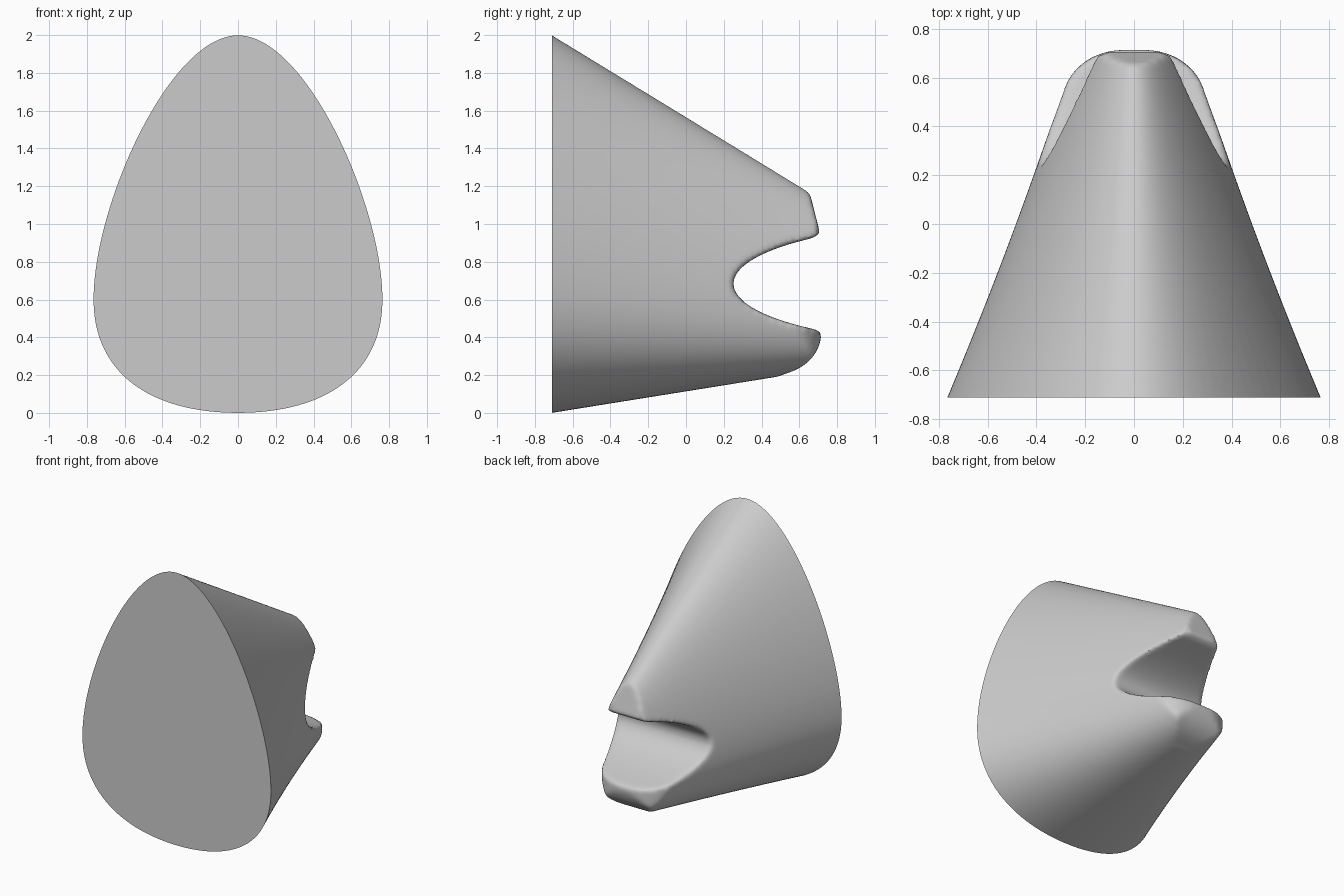
import bpy, bmesh
from mathutils import Vector
from mathutils.geometry import interpolate_bezier

if "Cube" in bpy.data.objects:
    bpy.data.objects.remove(bpy.data.objects["Cube"], do_unlink=True)

FRONT = -0.71


def bez(a, b, c, d, n=24):
    return [Vector(p[:2]) for p in interpolate_bezier(*[Vector((*p, 0)) for p in (a, b, c, d)], n)]


def mirrored(half):
    return half + [Vector((-p.x, p.y)) for p in reversed(half) if abs(p.x) > 1e-5]


def loft(name, rings):
    """Closed solid through rings of equal point count."""
    bm = bmesh.new()
    loops = [[bm.verts.new(p) for p in ring] for ring in rings]
    n = len(loops[0])
    for a, b in zip(loops, loops[1:]):
        for i in range(n):
            j = (i + 1) % n
            bm.faces.new((a[i], a[j], b[j], b[i]))
    bm.faces.new(loops[0])
    bm.faces.new(loops[-1])
    bmesh.ops.recalc_face_normals(bm, faces=bm.faces)
    mesh = bpy.data.meshes.new(name)
    bm.to_mesh(mesh)
    bm.free()
    obj = bpy.data.objects.new(name, mesh)
    bpy.context.collection.objects.link(obj)
    return obj


# Egg-shaped section, unit width and height
egg = mirrored(bez((0, 1), (0.47, 1), (1, 0.55), (1, 0.3))
               + bez((1, 0.3), (1, 0.1), (0.59, 0), (0, 0))[1:])


def section(y):
    u = y - FRONT
    low, high = 0.16 * u, 2 - 0.61 * u
    width = 0.765 - 0.42 * u + 0.035 * u * u
    return [(p.x * width, y, low + p.y * (high - low)) for p in egg]


# Tapering body, overlong at both ends before trimming
body = loft("tapered_body", [section(-0.9 + 0.1 * i) for i in range(19)])

# Side outline: blunt end with a rounded slot between two lips
side = [Vector(p) for p in ((-1.2, -0.5), (-1.2, 2.6), (0.29, 2.6), (0.71, 0.95))]
side += bez((0.67, 0.925), (0.42, 0.87), (0.25, 0.78), (0.25, 0.685))
side += bez((0.25, 0.685), (0.25, 0.585), (0.42, 0.5), (0.67, 0.445))[1:]
side += bez((0.72, 0.43), (0.71, 0.3), (0.63, 0.23), (0.5, 0.2), 10)
side += [Vector((0.2, -0.5))]
side_cutter = loft("side_cutter", [[(x, p.x, p.y) for p in side] for x in (-1.5, 1.5)])

# Plan outline: rounded end seen from above
plan = mirrored(bez((0, 0.718), (0.2, 0.718), (0.26, 0.625), (0.325, 0.5))
                + [Vector((1.2, 0)), Vector((1.2, -1.2))])
plan_cutter = loft("plan_cutter", [[(p.x, p.y, z) for p in plan] for z in (-1, 3)])

for cutter in (side_cutter, plan_cutter):
    cutter.hide_render = True
    cutter.hide_viewport = True
    mod = body.modifiers.new("trim", "BOOLEAN")
    mod.operation = "INTERSECT"
    mod.solver = "EXACT"
    mod.object = cutter

# Even surface and softened lip edges
remesh = body.modifiers.new("even_surface", "REMESH")
remesh.mode = "VOXEL"
remesh.voxel_size = 0.015
soften = body.modifiers.new("soft_edges", "SMOOTH")
soften.factor = 0.5
soften.iterations = 12

bpy.context.view_layer.update()
graph = bpy.context.evaluated_depsgraph_get()
bm = bmesh.new()
bm.from_mesh(body.evaluated_get(graph).to_mesh())

# Crisp flat front face
cut = bmesh.ops.bisect_plane(bm, geom=bm.verts[:] + bm.edges[:] + bm.faces[:],
                             plane_co=(0, FRONT, 0), plane_no=(0, -1, 0), clear_outer=True)
bmesh.ops.holes_fill(bm, edges=[e for e in bm.edges if e.is_boundary], sides=0)
bmesh.ops.recalc_face_normals(bm, faces=bm.faces)
body.modifiers.clear()
bm.to_mesh(body.data)
bm.free()
for cutter in (side_cutter, plan_cutter):
    bpy.data.objects.remove(cutter, do_unlink=True)

# Plain grey finish
grey = bpy.data.materials.new("plain_grey")
grey.use_nodes = True
colour = (0.6, 0.6, 0.6, 1)
grey.diffuse_color = colour
grey.node_tree.nodes["Principled BSDF"].inputs["Base Color"].default_value = colour
body.data.materials.clear()
body.data.materials.append(grey)

bpy.context.view_layer.objects.active = body
body.select_set(True)
bpy.ops.object.shade_smooth_by_angle(angle=0.7)
